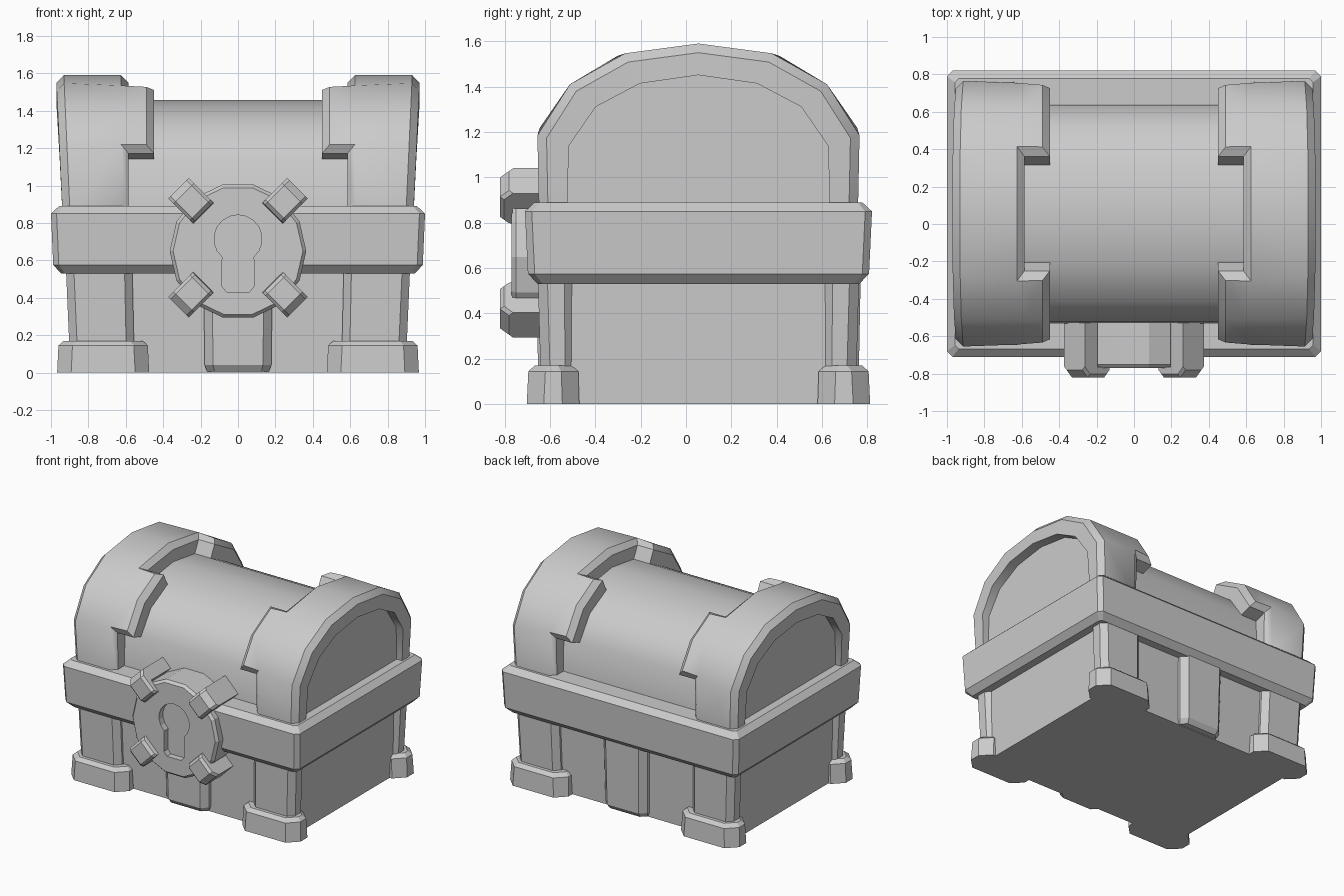
import bpy, bmesh, math
from mathutils import Vector

if "Cube" in bpy.data.objects:
    bpy.data.objects.remove(bpy.data.objects["Cube"])

YC = 0.055  # centre line of the chest body (the lock sticks out in front)


def finish(bm, name, smooth=False):
    bmesh.ops.recalc_face_normals(bm, faces=bm.faces[:])
    me = bpy.data.meshes.new(name)
    bm.to_mesh(me)
    bm.free()
    ob = bpy.data.objects.new(name, me)
    bpy.context.collection.objects.link(ob)
    if smooth:
        bpy.ops.object.select_all(action='DESELECT')
        ob.select_set(True)
        bpy.context.view_layer.objects.active = ob
        bpy.ops.object.shade_smooth_by_angle(angle=math.radians(40))
    return ob


def loft(name, rings, smooth=False):
    """Closed solid through a list of equally long point rings."""
    bm = bmesh.new()
    rows = [[bm.verts.new(p) for p in r] for r in rings]
    n = len(rows[0])
    for a, b in zip(rows, rows[1:]):
        for i in range(n):
            j = (i + 1) % n
            bm.faces.new((a[i], a[j], b[j], b[i]))
    bm.faces.new(rows[0])
    bm.faces.new(rows[-1])
    return finish(bm, name, smooth)


def ring(x0, x1, y0, y1, c, z, sx=1, sy=1):
    """Rectangle with cut corners, measured from the body centre."""
    pts = [(x0 + c, y0), (x1 - c, y0), (x1, y0 + c), (x1, y1 - c),
           (x1 - c, y1), (x0 + c, y1), (x0, y1 - c), (x0, y0 + c)]
    return [(sx * x, YC + sy * y, z) for x, y in pts]


def box_ring(hx, hy, c, z):
    return ring(-hx, hx, -hy, hy, c, z)


# Body and the chamfered band around its top
loft("chest_body", [box_ring(.872, .635, .02, 0), box_ring(.887, .65, .02, .6)])
loft("rim_band", [box_ring(.945, .708, .02, .53), box_ring(.988, .752, .03, .575),
                  box_ring(1.0, .765, .03, .85), box_ring(.957, .722, .02, .89)])

# Corner posts and feet
for sx in (-1, 1):
    for sy in (-1, 1):
        tag = ("left" if sx < 0 else "right") + ("_front" if sy < 0 else "_back")
        loft("corner_post_" + tag,
             [ring(.555, .90, .545, .695, .042, .1, sx, sy),
              ring(.565, .92, .55, .708, .042, .56, sx, sy)])
        loft("foot_" + tag,
             [ring(.475, .967, .525, .757, .075, 0, sx, sy),
              ring(.482, .96, .53, .75, .075, .145, sx, sy),
              ring(.51, .932, .555, .722, .065, .17, sx, sy)])

# Centre posts on front and back
for sy, tag in ((-1, "front"), (1, "back")):
    loft("centre_post_" + tag,
         [ring(-.165, .165, .56, .68, .04, .005, 1, sy),
          ring(-.178, .178, .56, .705, .045, .04, 1, sy),
          ring(-.185, .185, .56, .715, .045, .56, 1, sy)])


# Lid profiles: half of each arch, mirrored about the centre line
def full(half):
    return [(-y, z) for y, z in half] + [(y, z) for y, z in half[-2::-1]]


barrel = full([(.59, .8), (.58, 1.145), (.46, 1.317), (.262, 1.42), (0, 1.457)])
outer = full([(.702, .8), (.71, 1.185), (.567, 1.41), (.323, 1.547), (0, 1.59)])
loft("lid_barrel", [[(x, YC + y, z) for y, z in barrel] for x in (-.895, .895)], True)


# Lid arches: a full strip plus a wider tab on each shoulder
def lid_arch(name, s):
    bm = bmesh.new()
    inner = [(y * .985, z - .006) for y, z in barrel]

    def grid(prof):
        return [[bm.verts.new((s * x, YC + y, z))
                 for x in (.94 + .045 * (oz - .89), .585, .45)]
                for (y, z), (_, oz) in zip(prof, outer)]
    go, gi = grid(outer), grid(inner)
    cells = [(i, 0) for i in range(8)] + [(i, 1) for i in (1, 2, 5, 6)]
    count = {}
    for i, j in cells:
        idx = [(i, j), (i + 1, j), (i + 1, j + 1), (i, j + 1)]
        bm.faces.new([go[a][b] for a, b in idx])
        bm.faces.new([gi[a][b] for a, b in reversed(idx)])
        for p, q in zip(idx, idx[1:] + idx[:1]):
            count.setdefault(frozenset((p, q)), []).append((p, q))
    for (use) in count.values():
        if len(use) == 1:
            (a, b), (c, d) = use[0]
            bm.faces.new((go[c][d], go[a][b], gi[a][b], gi[c][d]))
    bmesh.ops.delete(bm, geom=[v for v in bm.verts if not v.link_faces], context='VERTS')
    bmesh.ops.recalc_face_normals(bm, faces=bm.faces[:])
    top = {v for r in go for v in r if v.is_valid}
    rim = [e for e in bm.edges if e.verts[0] in top and e.verts[1] in top
           and e.calc_face_angle(0) > math.radians(58)]
    bmesh.ops.bevel(bm, geom=rim, offset=.04, segments=1, affect='EDGES', clamp_overlap=True)
    finish(bm, name, True)


lid_arch("lid_arch_left", -1)
lid_arch("lid_arch_right", 1)

# Lock plate with a sunken keyhole
LZ = .65


def disc(r, y):
    return [(r * math.cos(2 * math.pi * i / 14), y, LZ + r * math.sin(2 * math.pi * i / 14))
            for i in range(14)]


plate = loft("lock_plate", [disc(.365, -.5), disc(.365, -.75), disc(.347, -.77)])
key = [(.128 * math.cos(math.radians(a)), .715 + .128 * math.sin(math.radians(a)))
       for a in range(-50, 231, 20)]
key += [(-.085, .60), (-.085, .46), (-.06, .43), (.06, .43), (.085, .46), (.085, .60)]
cutter = loft("keyhole_cutter", [[(x, y, z) for x, z in key] for y in (-.9, -.722)])
cutter.hide_render = True
cutter.hide_viewport = False
mod = plate.modifiers.new("keyhole", 'BOOLEAN')
mod.operation = 'DIFFERENCE'
mod.solver = 'EXACT'
mod.object = cutter
bpy.ops.object.select_all(action='DESELECT')
plate.select_set(True)
bpy.context.view_layer.objects.active = plate
bpy.ops.object.modifier_apply(modifier="keyhole")
bpy.data.objects.remove(cutter)

# Four hooked clamps gripping the plate diagonally
hook = [(.26, -.765), (.265, -.80), (.285, -.82), (.41, -.82), (.45, -.78),
        (.45, -.5), (.355, -.5), (.355, -.765)]
for sx in (-1, 1):
    for sz in (-1, 1):
        rad = Vector((sx, 0, sz)).normalized()
        tan = Vector((-sz, 0, sx)).normalized()
        base = Vector((0, 0, .667))

        def side(w, inset):
            return [base + rad * r + tan * w + Vector((0, min(y + inset, -.5) if y < -.77 else y, 0))
                    for r, y in hook]
        tag = ("left" if sx < 0 else "right") + ("_lower" if sz < 0 else "_upper")
        loft("lock_clamp_" + tag,
             [side(-.078, .018), side(-.06, 0), side(.06, 0), side(.078, .018)])
